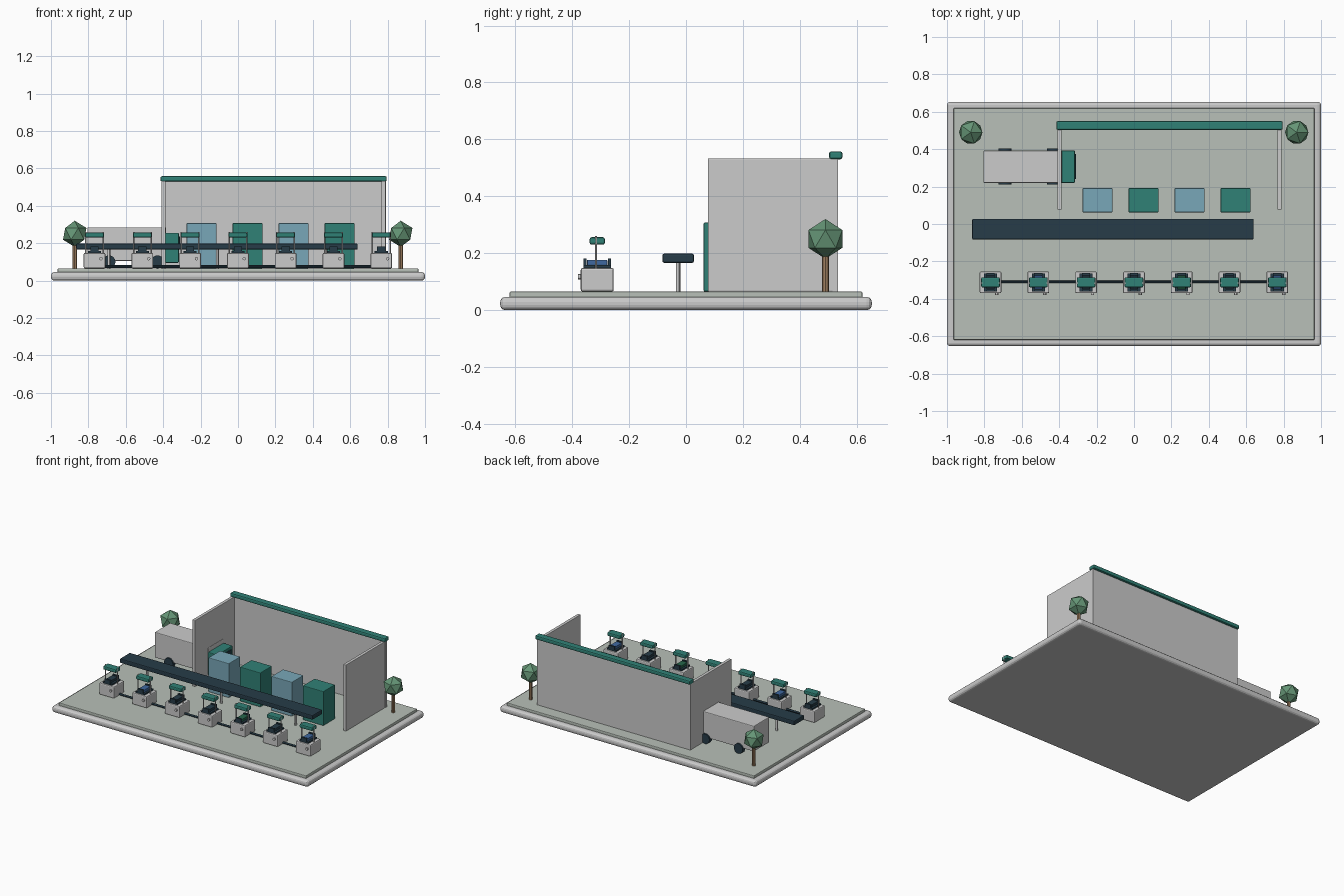
import bpy
from math import pi

if "Cube" in bpy.data.objects:
    bpy.data.objects.remove(bpy.data.objects["Cube"])


def material(name, rgb):
    m = bpy.data.materials.new(name)
    m.diffuse_color = (*rgb, 1)
    m.use_nodes = True
    m.node_tree.nodes["Principled BSDF"].inputs["Base Color"].default_value = m.diffuse_color
    return m


TEAL = material("teal", (0.03, 0.22, 0.18))
SKY = material("sky_blue", (0.19, 0.39, 0.48))
NAVY = material("navy", (0.02, 0.045, 0.065))
BLUE = material("parcel_blue", (0.05, 0.14, 0.35))
GREEN = material("parcel_green", (0.02, 0.13, 0.07))
LEAF = material("leaf", (0.13, 0.30, 0.18))
WOOD = material("wood", (0.36, 0.22, 0.12))
FLOOR = material("floor", (0.48, 0.53, 0.48))


def finish(name, mat, bevel=0, segments=2):
    o = bpy.context.object
    o.name = name
    if mat:
        o.data.materials.append(mat)
    if bevel:
        b = o.modifiers.new("bevel", "BEVEL")
        b.width, b.segments = bevel, segments
    return o


def box(name, x, y, z, mat=None, bevel=0, segments=2):
    """Box from (min, max) pairs along each axis."""
    bpy.ops.mesh.primitive_cube_add(size=1, location=[sum(r) / 2 for r in (x, y, z)])
    bpy.context.object.scale = [r[1] - r[0] for r in (x, y, z)]
    bpy.ops.object.transform_apply(location=False, rotation=False, scale=True)
    return finish(name, mat, bevel, segments)


def rod(name, loc, radius, length, axis="Z", mat=None, sides=12):
    rot = {"X": (0, pi / 2, 0), "Y": (pi / 2, 0, 0), "Z": (0, 0, 0)}[axis]
    bpy.ops.mesh.primitive_cylinder_add(vertices=sides, radius=radius, depth=length,
                                        location=loc, rotation=rot)
    bpy.ops.object.shade_smooth_by_angle()
    return finish(name, mat)


# Base and floor
box("base", (-1, 1), (-0.653, 0.653), (0, 0.046), None, 0.018, 3)
box("floor", (-0.965, 0.965), (-0.62, 0.62), (0.04, 0.065), FLOOR, 0.005)

# Open-fronted building
box("back_wall", (-0.41, 0.79), (0.515, 0.535), (0.065, 0.535))
box("left_wall", (-0.41, -0.388), (0.077, 0.53), (0.065, 0.533), None, 0.003)
box("right_wall", (0.767, 0.789), (0.077, 0.53), (0.065, 0.533), None, 0.003)
box("roof_beam", (-0.415, 0.795), (0.503, 0.55), (0.53, 0.558), TEAL, 0.008)

# Sorting cabinets
for i in range(4):
    x = -0.195 + i * 0.246
    box(f"cabinet_{i}", (x - 0.08, x + 0.08), (0.062, 0.192), (0.065, 0.307),
        SKY if i % 2 == 0 else TEAL, 0.004)

# Conveyor
box("conveyor_belt", (-0.865, 0.64), (-0.083, 0.028), (0.166, 0.198), NAVY, 0.006)
for i, x in enumerate((-0.69, -0.11, 0.47)):
    rod(f"conveyor_leg_{i}", (x, -0.028, 0.117), 0.008, 0.106)

# Van
box("van_body", (-0.805, -0.385), (0.22, 0.393), (0.105, 0.285), None, 0.005)
box("van_cab", (-0.39, -0.316), (0.22, 0.393), (0.095, 0.255), TEAL, 0.005)
box("van_windscreen", (-0.318, -0.31), (0.24, 0.373), (0.18, 0.235), NAVY)
for x in (-0.69, -0.43):
    for y in (0.225, 0.388):
        rod("van_wheel", (x, y, 0.1), 0.035, 0.03, "Y", NAVY, 16)

# Row of stations joined by a rail
rod("station_rail", (0, -0.308, 0.075), 0.007, 1.54, "X", NAVY)
parcels = [NAVY, BLUE, NAVY, NAVY, GREEN, NAVY, BLUE]
for i, parcel in enumerate(parcels):
    x, y = -0.767 + i * 0.2555, -0.312
    box(f"station_box_{i}", (x - 0.058, x + 0.058), (y - 0.058, y + 0.058),
        (0.065, 0.148), None, 0.007)
    rod(f"station_knob_{i}", (x + 0.034, y - 0.06, 0.117), 0.009, 0.014, "Y")
    # Tray with raised ends and its parcel
    box(f"tray_{i}", (x - 0.035, x + 0.035), (y - 0.048, y + 0.048), (0.146, 0.158), NAVY)
    box(f"parcel_{i}", (x - 0.022, x + 0.022), (y - 0.036, y + 0.036), (0.157, 0.176),
        parcel, 0.003)
    for s in (-1, 1):
        box(f"tray_end_{i}", (x - 0.022, x + 0.022), (y + s * 0.043 - 0.006, y + s * 0.043 + 0.006),
            (0.15, 0.181), NAVY)
        # Canopy posts
        rod(f"canopy_post_{i}", (x + s * 0.047, y - 0.004, 0.2), 0.004, 0.12, sides=8)
    box(f"canopy_{i}", (x - 0.05, x + 0.05), (y - 0.027, y + 0.027), (0.23, 0.256), TEAL, 0.007)

# Low-poly trees
for x in (-0.873, 0.87):
    rod("tree_trunk", (x, 0.49, 0.13), 0.012, 0.13, "Z", WOOD, 8)
    bpy.ops.mesh.primitive_ico_sphere_add(subdivisions=1, radius=0.07, location=(x, 0.49, 0.25))
    finish("tree_crown", LEAF)
